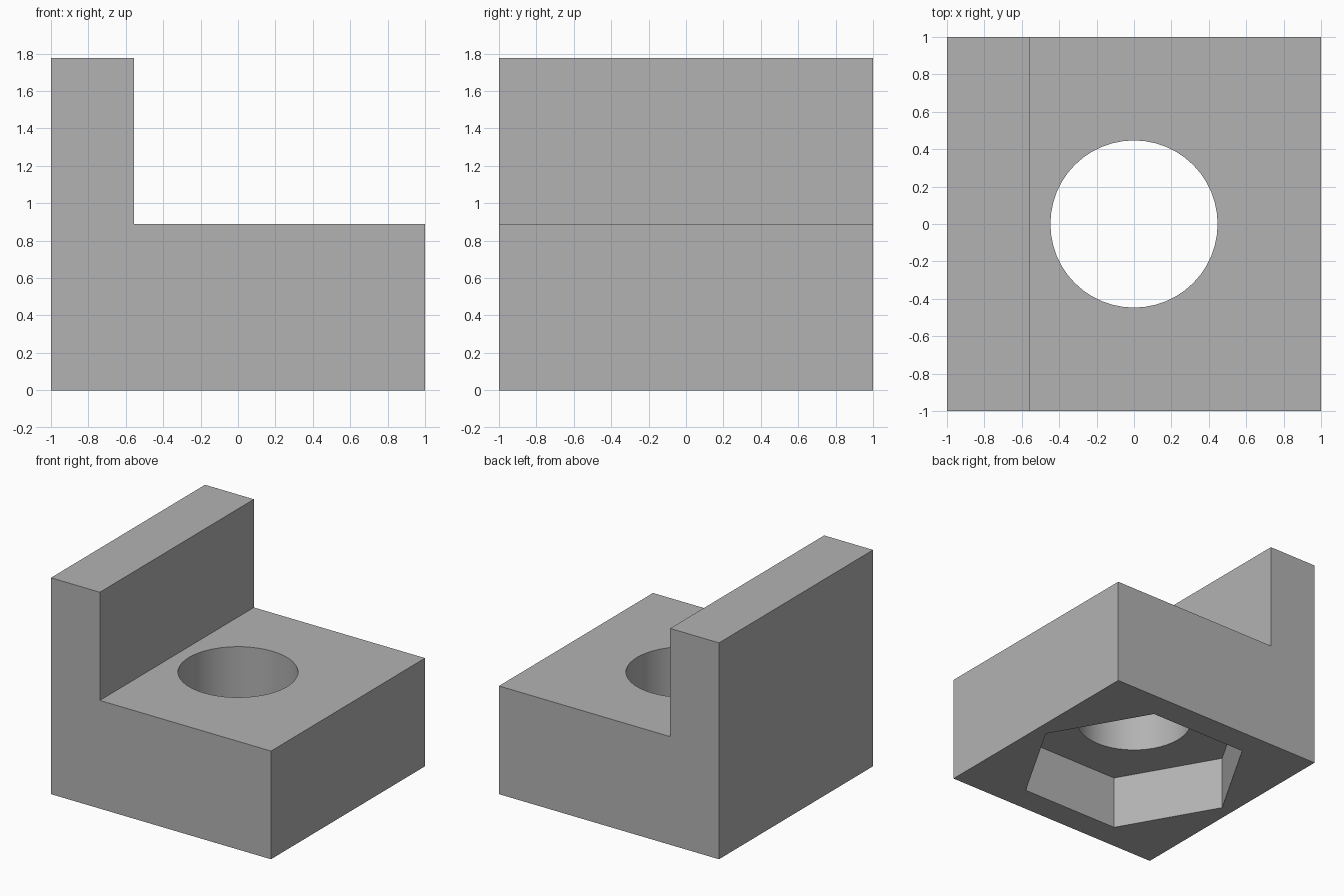
import bpy, bmesh, math

cube = bpy.data.objects.get("Cube")
if cube:
    bpy.data.objects.remove(cube, do_unlink=True)

UNIT = 2 / 18          # block is 18 modules wide
BASE_H = 8 * UNIT
WALL_H = 16 * UNIT
WALL_X = -1 + 4 * UNIT
POCKET_DEPTH = 4 * UNIT
POCKET_R = 7 * UNIT / math.cos(math.pi / 6)
HOLE_R = 0.447

grey = bpy.data.materials.new("plain grey")
grey.use_nodes = True
colour = (0.45, 0.45, 0.45, 1)
grey.diffuse_color = colour
grey.node_tree.nodes["Principled BSDF"].inputs["Base Color"].default_value = colour


def prism(name, outline, direction):
    """Extrude a closed outline along a direction into a solid object."""
    bm = bmesh.new()
    face = bm.faces.new([bm.verts.new(p) for p in outline])
    new = bmesh.ops.extrude_face_region(bm, geom=[face])["geom"]
    bmesh.ops.translate(bm, vec=direction,
                        verts=[v for v in new if isinstance(v, bmesh.types.BMVert)])
    bmesh.ops.recalc_face_normals(bm, faces=bm.faces)
    mesh = bpy.data.meshes.new(name)
    bm.to_mesh(mesh)
    bm.free()
    mesh.materials.append(grey)
    obj = bpy.data.objects.new(name, mesh)
    bpy.context.collection.objects.link(obj)
    return obj


def ring(radius, sides, z):
    return [(radius * math.cos(i * math.tau / sides),
             radius * math.sin(i * math.tau / sides), z) for i in range(sides)]


# L-shaped block: base with an upright wall
profile = [(-1, 0), (1, 0), (1, BASE_H), (WALL_X, BASE_H), (WALL_X, WALL_H), (-1, WALL_H)]
block = prism("bracket_block", [(x, -1, z) for x, z in profile], (0, 2, 0))

# Round through hole and hexagonal nut pocket underneath
cutters = [
    prism("hex_pocket_cutter", ring(POCKET_R, 6, -0.2), (0, 0, POCKET_DEPTH + 0.2)),
    prism("round_hole_cutter", ring(HOLE_R, 48, -0.3), (0, 0, BASE_H + 0.6)),
]
for cutter in cutters:
    cut = block.modifiers.new(cutter.name, 'BOOLEAN')
    cut.operation = 'DIFFERENCE'
    cut.solver = 'EXACT'
    cut.object = cutter

# Apply the cuts, then drop the cutters
bpy.context.view_layer.objects.active = block
block.select_set(True)
for name in [m.name for m in block.modifiers]:
    bpy.ops.object.modifier_apply(modifier=name)
for cutter in cutters:
    bpy.data.objects.remove(cutter, do_unlink=True)

# Smooth bore, crisp block edges
bpy.ops.object.select_all(action='DESELECT')
block.select_set(True)
bpy.ops.object.shade_smooth_by_angle(angle=math.radians(30))
